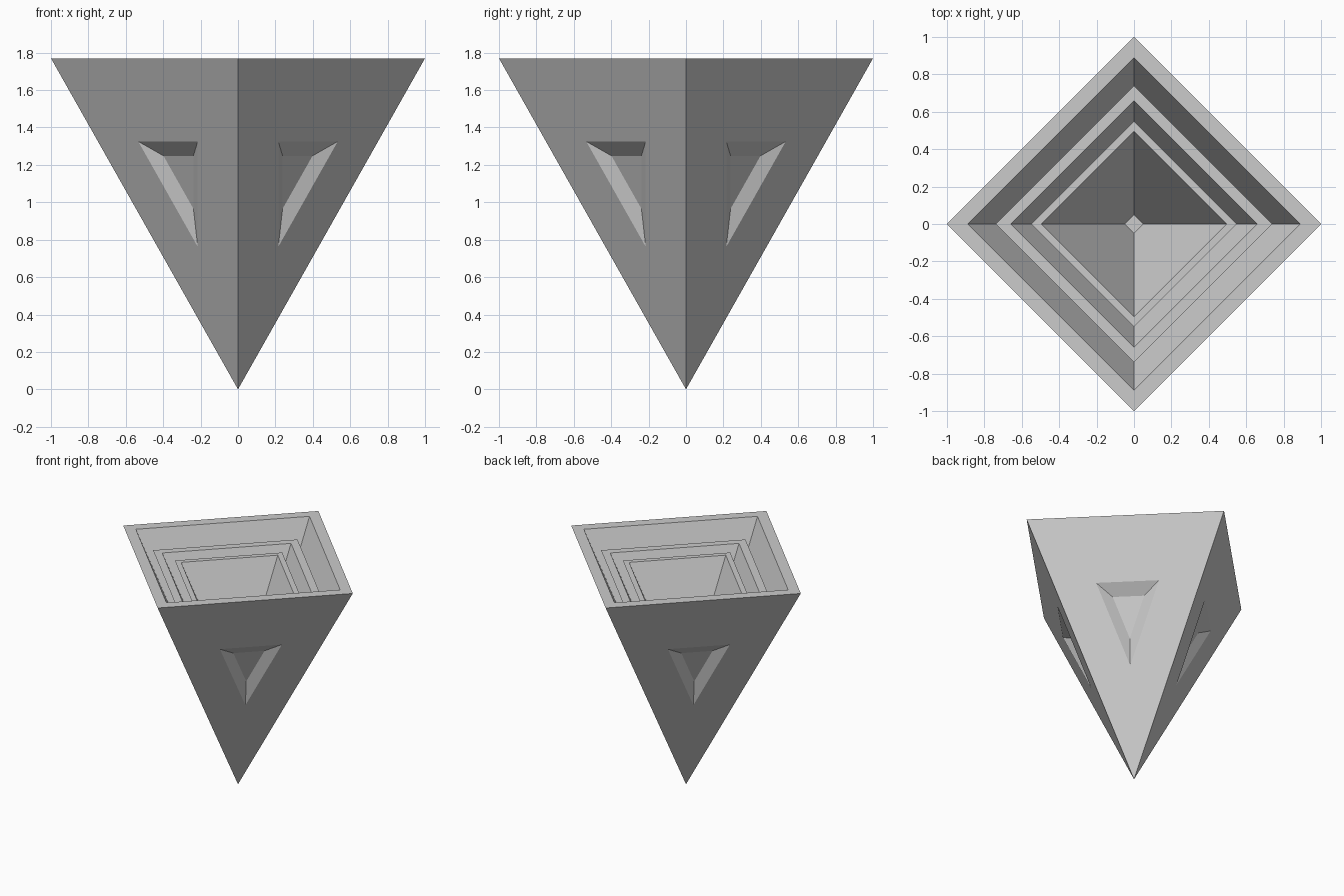
import bpy, bmesh
from math import cos, sin, pi
from mathutils import Vector

if "Cube" in bpy.data.objects:
    bpy.data.objects.remove(bpy.data.objects["Cube"], do_unlink=True)

HEIGHT = 1.77      # height of a shell whose rim radius is one
grey = bpy.data.materials.new("plain grey")
grey.use_nodes = True
grey.diffuse_color = (0.6, 0.6, 0.6, 1)
grey.node_tree.nodes["Principled BSDF"].inputs["Base Color"].default_value = (0.6, 0.6, 0.6, 1)


def ring(bm, radius, z):
    """Square ring with its corners on the axes."""
    return [bm.verts.new((radius * cos(i * pi / 2), radius * sin(i * pi / 2), z))
            for i in range(4)]


def bridge(bm, a, b):
    n = len(a)
    for i in range(n):
        j = (i + 1) % n
        bm.faces.new((a[i], a[j], b[j], b[i]))


def recessed_side(bm, tri):
    """Flat triangular side with a bevelled triangular recess."""
    pts = [v.co.copy() for v in tri]
    middle = sum(pts, Vector()) / 3
    normal = (pts[1] - pts[0]).cross(pts[2] - pts[0]).normalized()
    if normal.z > 0:
        normal.negate()
    # slide the recess a little towards the tip
    centre = middle + (pts[0] - middle) * 0.036
    opening = [bm.verts.new(centre + (p - middle) * 0.318) for p in pts]
    floor = [bm.verts.new(centre + (p - middle) * 0.16 - normal * 0.045) for p in pts]
    bridge(bm, tri, opening)
    bridge(bm, opening, floor)
    bm.faces.new(floor)


def shell(name, radius, inner, top, recessed=False):
    """Hollow inverted pyramid with a small flat floor inside."""
    bm = bmesh.new()
    tip = bm.verts.new((0, 0, top - radius * HEIGHT))
    rim = ring(bm, radius, top)
    lip = ring(bm, inner, top)
    pit = ring(bm, inner * 0.1, top - inner * 0.9 * HEIGHT)
    for i in range(4):
        side = [tip, rim[i], rim[(i + 1) % 4]]
        if recessed:
            recessed_side(bm, side)
        else:
            bm.faces.new(side)
    bridge(bm, rim, lip)
    bridge(bm, lip, pit)
    bm.faces.new(pit)
    bmesh.ops.recalc_face_normals(bm, faces=bm.faces)
    mesh = bpy.data.meshes.new(name)
    bm.to_mesh(mesh)
    bm.free()
    mesh.materials.append(grey)
    obj = bpy.data.objects.new(name, mesh)
    bpy.context.collection.objects.link(obj)


# Three nested shells, each sitting inside the one before
shell("outer_shell", 1.0, 0.89, HEIGHT, recessed=True)
shell("middle_shell", 0.74, 0.66, 1.645)
shell("inner_shell", 0.55, 0.495, 1.615)
